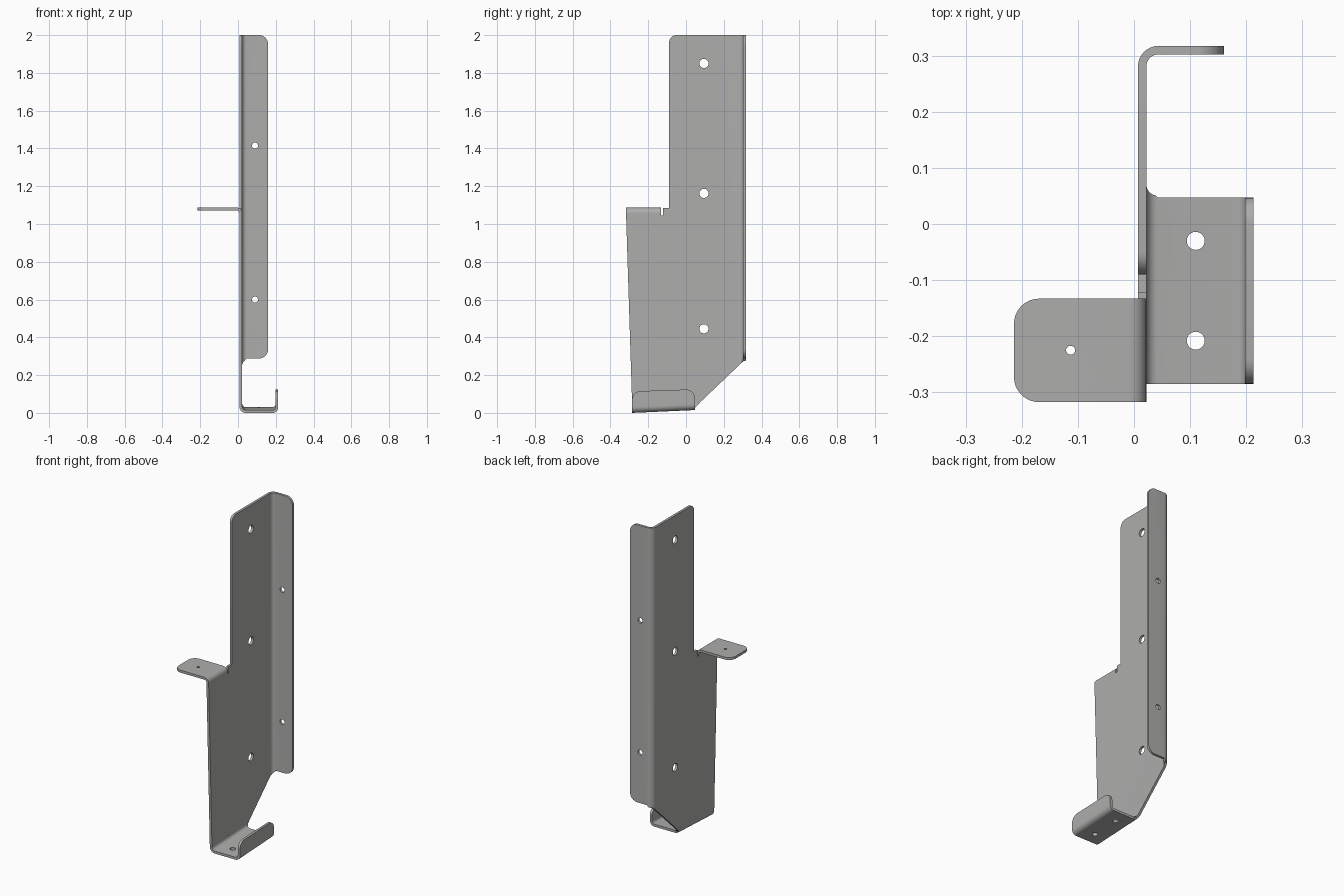
import bpy, bmesh, math
from mathutils import Vector

if "Cube" in bpy.data.objects:
    bpy.data.objects.remove(bpy.data.objects["Cube"])


def rounded(corners, seg=8):
    """Closed outline from (a, b) or (a, b, radius) corners, radii turned into arcs."""
    out, n = [], len(corners)
    for i, c in enumerate(corners):
        p = Vector(c[:2])
        if len(c) < 3:
            out.append(p)
            continue
        u = (Vector(corners[i - 1][:2]) - p).normalized()
        v = (Vector(corners[(i + 1) % n][:2]) - p).normalized()
        half = u.angle(v) / 2
        centre = p + (u + v).normalized() * (c[2] / math.sin(half))
        a = p + u * (c[2] / math.tan(half)) - centre
        b = p + v * (c[2] / math.tan(half)) - centre
        sweep = a.angle(b)
        for k in range(seg + 1):
            t = k / seg
            w = (a * math.sin((1 - t) * sweep) + b * math.sin(t * sweep)) / math.sin(sweep)
            out.append(centre + w)
    return out


def prism(name, outline, axis, lo, hi):
    """Extrude a 2D outline along one axis."""
    place = {'x': lambda p, d: (d, p[0], p[1]),
             'y': lambda p, d: (p[0], d, p[1]),
             'z': lambda p, d: (p[0], p[1], d)}[axis]
    bm = bmesh.new()
    rings = [[bm.verts.new(place(p, d)) for p in outline] for d in (lo, hi)]
    n = len(outline)
    for r in rings:
        bm.faces.new(r)
    for i in range(n):
        j = (i + 1) % n
        bm.faces.new((rings[0][i], rings[0][j], rings[1][j], rings[1][i]))
    bmesh.ops.recalc_face_normals(bm, faces=bm.faces)
    me = bpy.data.meshes.new(name)
    bm.to_mesh(me)
    bm.free()
    ob = bpy.data.objects.new(name, me)
    bpy.context.collection.objects.link(ob)
    return ob


def boolean(ob, cutter, op):
    m = ob.modifiers.new("cut", 'BOOLEAN')
    m.operation, m.solver, m.object = op, 'EXACT', cutter
    bpy.context.view_layer.objects.active = ob
    bpy.ops.object.modifier_apply(modifier=m.name)
    bpy.data.objects.remove(cutter)


def trim(ob, corners, axis):
    boolean(ob, prism("trim", rounded(corners), axis, -1, 3), 'INTERSECT')


def hole(ob, a, b, r, axis, lo, hi):
    ring = [(a + r * math.cos(k * math.tau / 32), b + r * math.sin(k * math.tau / 32))
            for k in range(32)]
    boolean(ob, prism("drill", ring, axis, lo, hi), 'DIFFERENCE')


X0, X1 = 0.007, 0.022   # faces of the main sheet

# main plate with the rear flange folded from it
plate = prism("main_plate", rounded([
    (X0, -0.4), (X0, 0.3175, 0.037), (0.3, 0.3175), (0.3, 0.3025),
    (X1, 0.3025, 0.022), (X1, -0.4)]), 'z', -0.1, 2.1)
trim(plate, [
    (-0.285, 0.04), (0.075, 0.0563), (0.305, 0.275), (0.4, 0.275), (0.4, 2.0),
    (-0.09, 2.0, 0.04), (-0.09, 1.086), (-0.122, 1.086), (-0.122, 1.045),
    (-0.133, 1.045), (-0.133, 1.055), (-0.3175, 1.055)], 'x')
trim(plate, [
    (-0.1, -0.1), (0.025, -0.1), (0.025, 0.265), (0.044, 0.288),
    (0.16, 0.288, 0.05), (0.16, 2.0005, 0.05), (-0.1, 2.0005)], 'y')
for z in (0.445, 1.162, 1.85):
    hole(plate, 0.095, z, 0.024, 'x', -0.05, 0.06)
for z in (0.6, 1.415):
    hole(plate, 0.09, z, 0.016, 'y', 0.28, 0.34)

# side tab folded outward at mid height
tab = prism("side_tab", rounded([
    (X0, 1.055), (X1, 1.055), (X1, 1.087, 0.03), (-0.3, 1.087),
    (-0.3, 1.072), (X0, 1.072, 0.015)]), 'y', -0.5, 0.1)
trim(tab, [(-0.214, -0.3175, 0.045), (0.1, -0.3175), (0.1, -0.133),
           (-0.214, -0.133, 0.045)], 'z')
hole(tab, -0.113, -0.225, 0.008, 'z', 1.0, 1.2)

# bottom hook: floor and upturned lip, slightly tilted along its length
hook = prism("bottom_hook", rounded([
    (X0, 0.04), (X0, 0.0, 0.035), (0.213, 0.0, 0.03), (0.213, 0.2),
    (0.198, 0.2), (0.198, 0.015, 0.015), (X1, 0.015, 0.02), (X1, 0.04)]),
    'y', -0.4, 0.2)
for v in hook.data.vertices:
    v.co.z += 0.015 * (v.co.y + 0.285) / 0.332
trim(hook, [(-0.1, -0.5), (0.4, -0.5), (0.4, 0.047), (0.042, 0.047),
            (X1, 0.075), (-0.1, 0.075)], 'z')
trim(hook, [(-0.285, -0.1), (0.0475, -0.1), (0.0475, 0.027), (0.085, 0.066),
            (0.0472, 0.066), (0.0472, 0.125, 0.045), (-0.285, 0.114, 0.045)], 'x')
for y in (-0.208, -0.03):
    hole(hook, 0.11, y, 0.016, 'z', -0.1, 0.1)

# dark grey sheet metal, smooth bends, crisp sheet edges
metal = bpy.data.materials.new("dark_grey_metal")
metal.diffuse_color = (0.42, 0.42, 0.415, 1)
metal.use_nodes = True
metal.node_tree.nodes["Principled BSDF"].inputs["Base Color"].default_value = metal.diffuse_color
for ob in (plate, tab, hook):
    ob.data.materials.clear()
    ob.data.materials.append(metal)
    ob.data.polygons.foreach_set("material_index", [0] * len(ob.data.polygons))
    bpy.ops.object.select_all(action='DESELECT')
    ob.select_set(True)
    bpy.context.view_layer.objects.active = ob
    bpy.ops.object.shade_smooth_by_angle(angle=math.radians(30))
